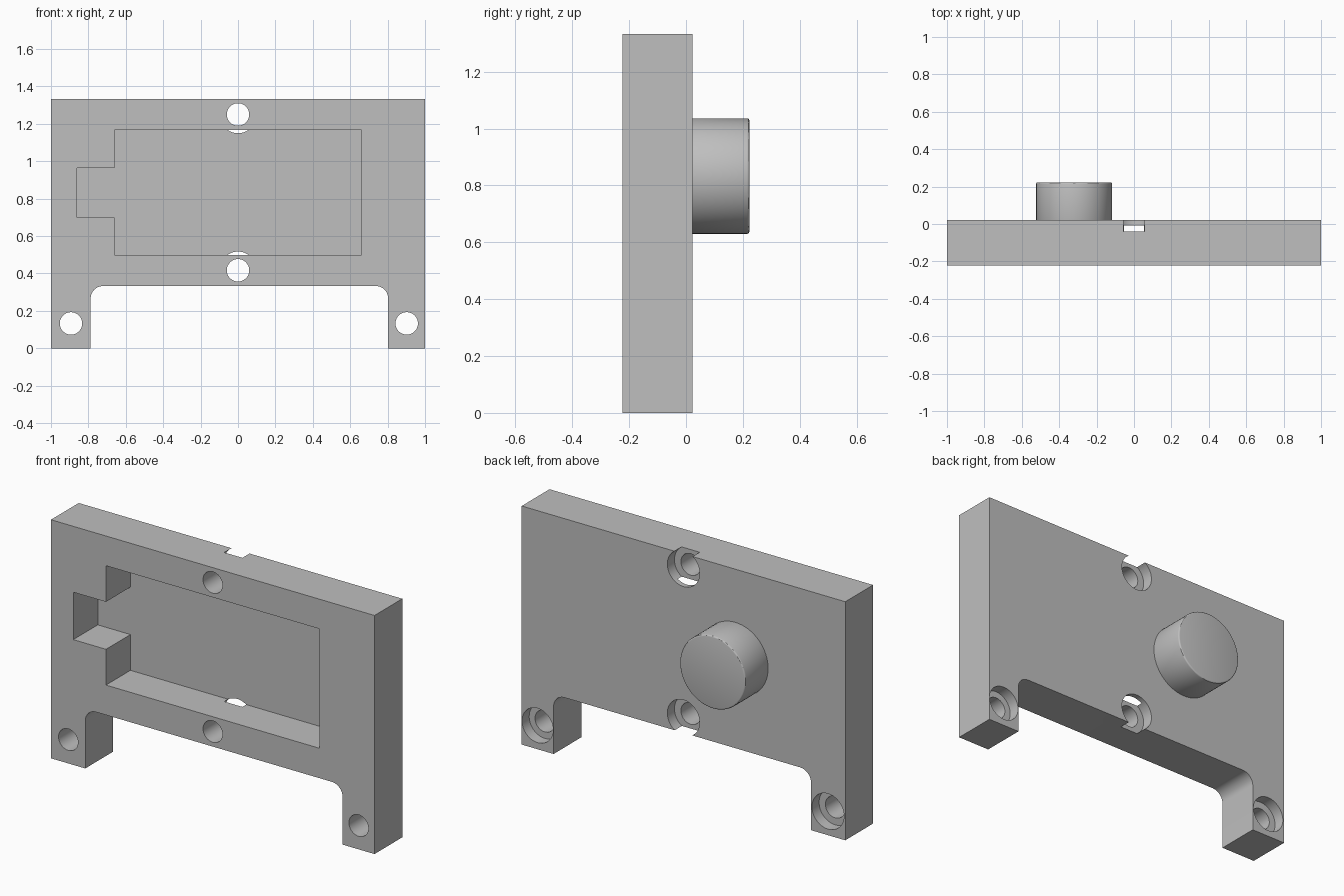
import bpy, bmesh, math
from mathutils import Matrix

cube = bpy.data.objects.get("Cube")
if cube:
    bpy.data.objects.remove(cube, do_unlink=True)

FRONT, BACK = -0.223, 0.022
POCKET_FLOOR, BORE_FLOOR = -0.007, -0.041

grey = bpy.data.materials.new("plain grey")
grey.use_nodes = True
colour = (0.52, 0.52, 0.52, 1)
grey.diffuse_color = colour
grey.node_tree.nodes["Principled BSDF"].inputs["Base Color"].default_value = colour


def finish(name, bm):
    bmesh.ops.recalc_face_normals(bm, faces=bm.faces)
    mesh = bpy.data.meshes.new(name)
    bm.to_mesh(mesh)
    bm.free()
    mesh.materials.append(grey)
    obj = bpy.data.objects.new(name, mesh)
    bpy.context.collection.objects.link(obj)
    return obj


def prism(name, outline, y0, y1):
    """Extrude an (x, z) outline from y0 to y1."""
    bm = bmesh.new()
    face = bm.faces.new([bm.verts.new((x, y0, z)) for x, z in outline])
    side = bmesh.ops.extrude_face_region(bm, geom=[face])["geom"]
    verts = [g for g in side if isinstance(g, bmesh.types.BMVert)]
    bmesh.ops.translate(bm, verts=verts, vec=(0, y1 - y0, 0))
    return finish(name, bm)


def rod(name, x, z, radius, y0, y1):
    """Cylinder along y."""
    bm = bmesh.new()
    place = Matrix.Translation((x, (y0 + y1) / 2, z)) @ Matrix.Rotation(math.pi / 2, 4, "X")
    bmesh.ops.create_cone(bm, cap_ends=True, segments=64, radius1=radius,
                          radius2=radius, depth=y1 - y0, matrix=place)
    return finish(name, bm)


def activate(obj):
    bpy.ops.object.select_all(action="DESELECT")
    obj.select_set(True)
    bpy.context.view_layer.objects.active = obj


def cut(target, cutter):
    cutter.hide_render = True
    mod = target.modifiers.new("cut", "BOOLEAN")
    mod.operation, mod.solver, mod.object = "DIFFERENCE", "EXACT", cutter
    activate(target)
    bpy.ops.object.modifier_apply(modifier=mod.name)
    bpy.data.objects.remove(cutter, do_unlink=True)


def arc(cx, cz, r, start, end, steps=10):
    angles = [math.radians(start + (end - start) * i / steps) for i in range(steps + 1)]
    return [(cx + r * math.cos(a), cz + r * math.sin(a)) for a in angles]


# Plate with two legs and rounded inner corners
L, R, Z, r = -0.788, 0.803, 0.333, 0.067
outline = [(-1, 0), (L, 0)] + arc(L + r, Z - r, r, 180, 90)
outline += arc(R - r, Z - r, r, 90, 0) + [(R, 0), (1, 0), (1, 1.333), (-1, 1.333)]
plate = prism("mounting_plate", outline, FRONT, BACK)

# Front pocket with a side notch
pocket = [(-0.66, 0.5), (0.66, 0.5), (0.66, 1.167), (-0.66, 1.167),
          (-0.66, 0.965), (-0.862, 0.965), (-0.862, 0.7), (-0.66, 0.7)]
cut(plate, prism("pocket_cutter", pocket, FRONT - 0.1, POCKET_FLOOR))

# Screw holes, counterbored from the back
for x, z, bore in [(0, 1.25, 0.1), (0, 0.417, 0.1), (-0.893, 0.133, 0.099), (0.902, 0.133, 0.096)]:
    cut(plate, rod("bore_cutter", x, z, bore, BORE_FLOOR, BACK + 0.1))
    cut(plate, rod("hole_cutter", x, z, 0.06, FRONT - 0.1, BACK + 0.1))

# Round boss on the back with a softened rim
boss = rod("round_boss", -0.32, 0.833, 0.203, BACK - 0.01, 0.223)
bevel = boss.modifiers.new("rim", "BEVEL")
bevel.width, bevel.segments = 0.008, 3
bevel.limit_method, bevel.angle_limit = "ANGLE", math.radians(40)
activate(boss)
bpy.ops.object.modifier_apply(modifier=bevel.name)

for obj in (plate, boss):
    activate(obj)
    bpy.ops.object.shade_smooth_by_angle(angle=math.radians(30))
